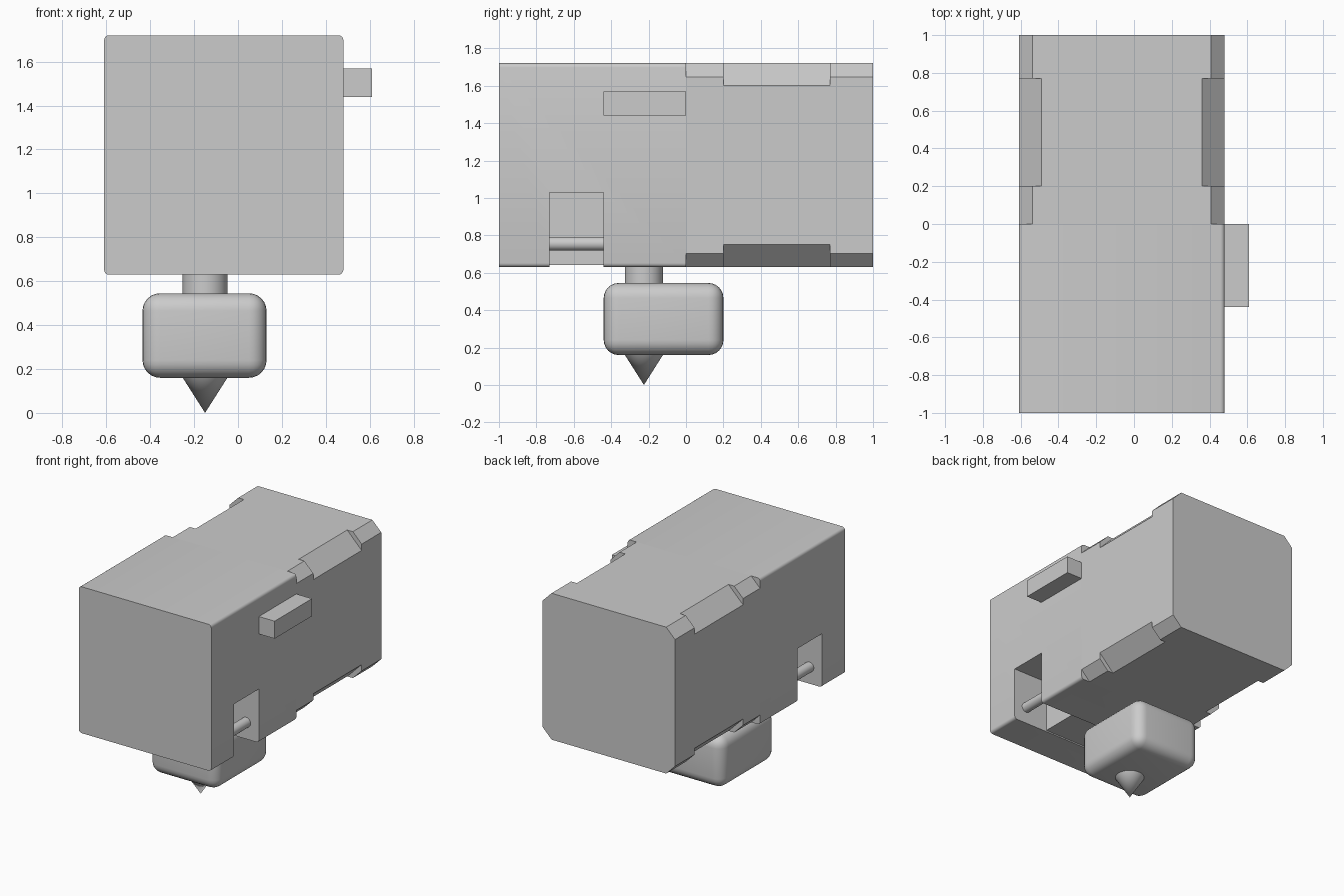
import bpy, bmesh, math
from mathutils import Vector

if "Cube" in bpy.data.objects:
    bpy.data.objects.remove(bpy.data.objects["Cube"], do_unlink=True)

grey = bpy.data.materials.new("plain grey")
grey.use_nodes = True
COLOUR = (0.6, 0.6, 0.6, 1)
grey.diffuse_color = COLOUR
grey.node_tree.nodes["Principled BSDF"].inputs["Base Color"].default_value = COLOUR

CX, CZ, HALF = -0.065, 1.175, 0.545      # housing centre and half width
NOZZLE_X, NOZZLE_Y = -0.15, -0.225


def finish(bm, name):
    bmesh.ops.recalc_face_normals(bm, faces=bm.faces)
    mesh = bpy.data.meshes.new(name)
    bm.to_mesh(mesh)
    bm.free()
    mesh.materials.append(grey)
    obj = bpy.data.objects.new(name, mesh)
    bpy.context.collection.objects.link(obj)
    return obj


def box(name, lo, hi, bevel=0):
    lo, hi = Vector(lo), Vector(hi)
    bm = bmesh.new()
    bmesh.ops.create_cube(bm, size=1)
    for v in bm.verts:
        v.co = (lo + hi) / 2 + v.co * (hi - lo)
    if bevel:
        bmesh.ops.bevel(bm, geom=bm.edges[:], offset=bevel, segments=6,
                        profile=0.5, affect='EDGES')
    return finish(bm, name)


def cone(name, centre, r1, r2, depth, tilt=0):
    bpy.ops.mesh.primitive_cone_add(vertices=48, radius1=r1, radius2=r2, depth=depth,
                                    location=centre, rotation=(tilt, 0, 0))
    obj = bpy.context.object
    obj.name = name
    obj.data.materials.append(grey)
    return obj


def smooth(obj):
    bpy.ops.object.select_all(action='DESELECT')
    obj.select_set(True)
    bpy.context.view_layer.objects.active = obj
    bpy.ops.object.shade_smooth_by_angle(angle=math.radians(35))


def corner_ring(y, cut, rounded):
    """Square cross-section whose corners are rounded or chamfered by cut."""
    points, steps = [], 4
    for quarter in range(4):
        for i in range(steps + 1):
            t = i / steps
            if rounded:
                a, b = math.cos(t * math.pi / 2), math.sin(t * math.pi / 2)
            else:
                a, b = 1 - t, t
            x, z = HALF - cut + cut * a, HALF - cut + cut * b
            for _ in range(quarter):
                x, z = -z, x
            points.append((CX + x, y, CZ + z))
    return points


# Housing: rounded front half, stepped chamfers along the back half
bm = bmesh.new()
sections = [(-1, 0.022), (0, 0.022), (0, 0.073), (0.2, 0.073),
            (0.2, 0.12), (0.77, 0.12), (0.77, 0.073), (1, 0.073)]
rings = [[bm.verts.new(p) for p in corner_ring(y, cut, cut < 0.05)]
         for y, cut in sections]
for r1, r2 in zip(rings, rings[1:]):
    for i in range(len(r1)):
        j = (i + 1) % len(r1)
        bm.faces.new((r1[i], r1[j], r2[j], r2[i]))
bm.faces.new(rings[0])
bm.faces.new(rings[-1])
housing = finish(bm, "housing")

# Side slots and the shallow groove joining them underneath
Y0, Y1 = -0.73, -0.44
cutters = [box("groove_cutter", (-1, Y0, 0.5), (1, Y1, 0.64))]
for side in (-1, 1):
    xs = sorted((CX + side * 0.255, CX + side * 0.8))
    cutters.append(box("slot_cutter", (xs[0], Y0, 0.5), (xs[1], Y1, 1.03)))
bpy.context.view_layer.objects.active = housing
for cutter in cutters:
    cutter.hide_render = True
    mod = housing.modifiers.new("cut", 'BOOLEAN')
    mod.operation, mod.solver, mod.object = 'DIFFERENCE', 'EXACT', cutter
    bpy.ops.object.modifier_apply(modifier=mod.name)
    bpy.data.objects.remove(cutter, do_unlink=True)
smooth(housing)

# Strap rods inside the slots
for side, word in ((-1, "right"), (1, "left")):
    smooth(cone(word + "_slot_rod", (CX + side * 0.44, (Y0 + Y1) / 2, 0.755),
                0.037, 0.037, Y1 - Y0 + 0.02, math.pi / 2))

# Side tab
box("side_tab", (0.47, -0.44, 1.44), (0.61, 0, 1.57))

# Neck, heater block and nozzle tip
smooth(cone("neck", (NOZZLE_X, NOZZLE_Y, 0.58), 0.102, 0.102, 0.14))
smooth(box("heater_block", (-0.435, -0.44, 0.16), (0.13, 0.2, 0.545), 0.08))
smooth(cone("nozzle_tip", (NOZZLE_X, NOZZLE_Y, 0.085), 0, 0.108, 0.17))
